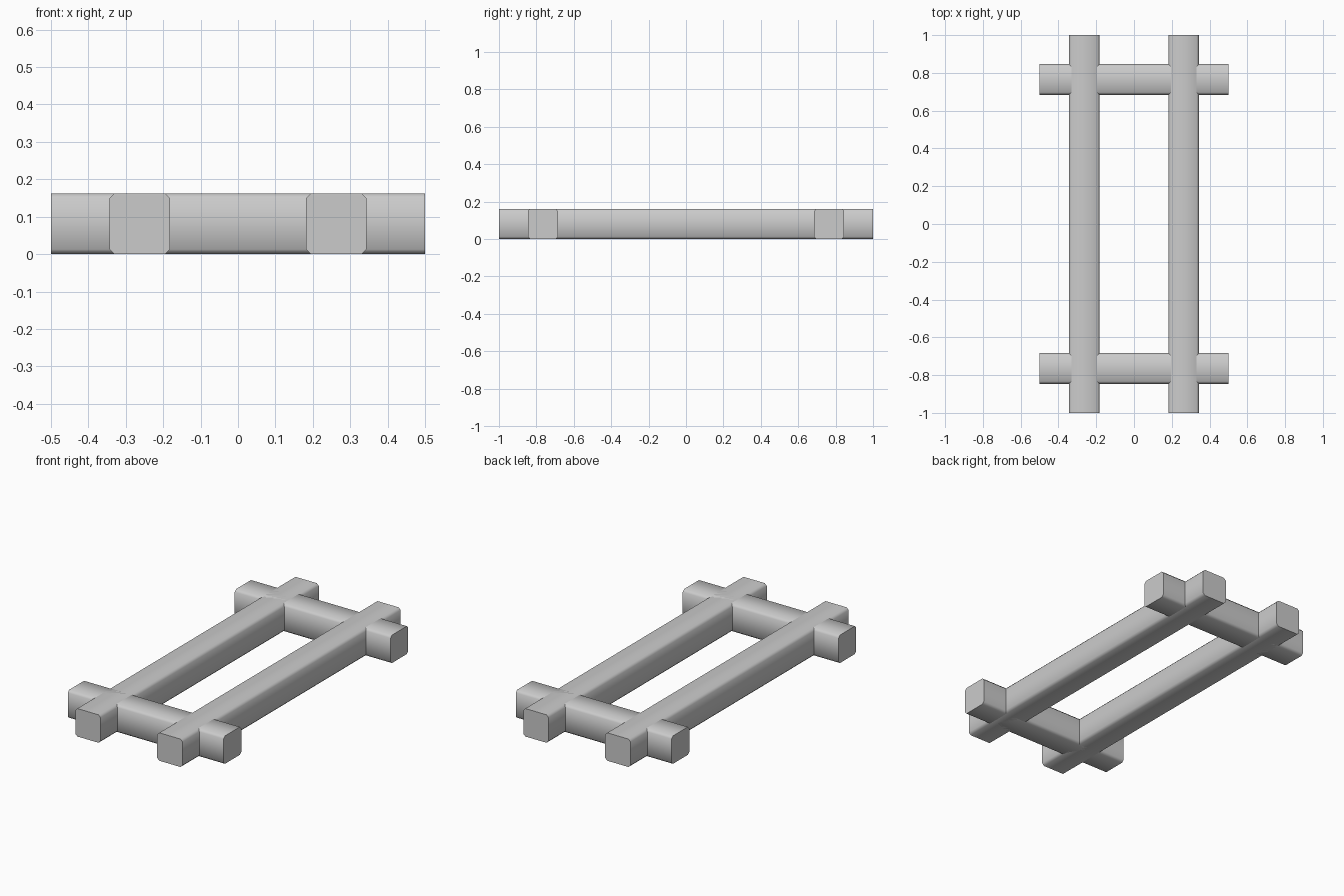
import bpy, bmesh, math
from mathutils import Matrix

if "Cube" in bpy.data.objects:
    bpy.data.objects.remove(bpy.data.objects["Cube"])

SIDE = 0.162     # square section of every beam
CHAMFER = 0.013  # narrow chamfer on the long edges


def beam(name, length, location, turn=0.0):
    """Square beam along x, chamfered on its long edges, ends left sharp."""
    bm = bmesh.new()
    bmesh.ops.create_cube(bm, size=1, matrix=Matrix.Diagonal((length, SIDE, SIDE, 1)))
    long_edges = [e for e in bm.edges
                  if abs(e.verts[0].co.x - e.verts[1].co.x) > length / 2]
    bmesh.ops.bevel(bm, geom=long_edges, offset=CHAMFER, segments=1,
                    affect='EDGES', profile=0.5)
    bm.transform(Matrix.Rotation(turn, 4, 'Z'))
    bm.normal_update()
    mesh = bpy.data.meshes.new(name)
    bm.to_mesh(mesh)
    bm.free()
    obj = bpy.data.objects.new(name, mesh)
    obj.location = location
    bpy.context.collection.objects.link(obj)
    # Smooth over the chamfers, crisp at the cut ends
    bpy.ops.object.select_all(action='DESELECT')
    obj.select_set(True)
    bpy.context.view_layer.objects.active = obj
    bpy.ops.object.shade_smooth_by_angle(angle=math.radians(60))


# Two long side rails
for side, s in (("left", -1), ("right", 1)):
    beam(f"{side}_rail", 2.0, (s * 0.263, 0, SIDE / 2), math.pi / 2)

# Two short cross beams
for side, s in (("front", -1), ("back", 1)):
    beam(f"{side}_cross_beam", 1.0, (0, s * 0.765, SIDE / 2))
